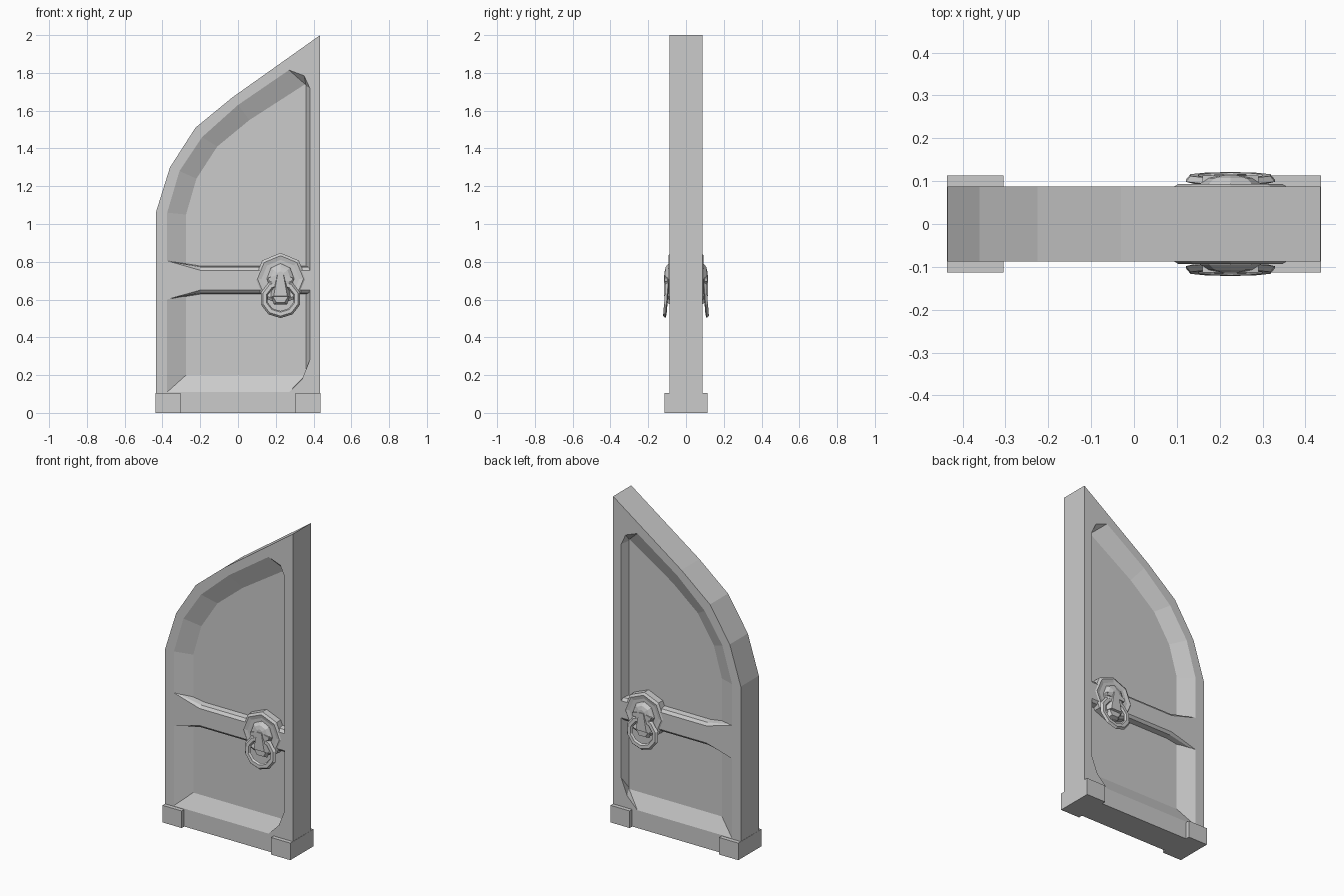
import bpy, bmesh, math
from mathutils import Vector

if "Cube" in bpy.data.objects:
    bpy.data.objects.remove(bpy.data.objects["Cube"])

FACE = -0.088   # front face of the door leaf
PANEL = -0.043  # sunken panel


def finish(name, bm, axis=1, merge=False):
    """Turn a bmesh into a flat shaded object mirrored on one axis."""
    bmesh.ops.remove_doubles(bm, verts=bm.verts, dist=1e-5)
    bmesh.ops.recalc_face_normals(bm, faces=bm.faces)
    me = bpy.data.meshes.new(name)
    bm.to_mesh(me)
    bm.free()
    ob = bpy.data.objects.new(name, me)
    bpy.context.collection.objects.link(ob)
    m = ob.modifiers.new("mirror", 'MIRROR')
    m.use_axis = [i == axis for i in range(3)]
    m.use_mirror_merge = merge
    return ob


def ring(bm, pts, y):
    return [bm.verts.new((x, y, z)) for x, z in pts]


def bridge(bm, a, b):
    n = len(a)
    for i in range(n):
        bm.faces.new((a[i], a[(i + 1) % n], b[(i + 1) % n], b[i]))


def loft(name, sections):
    """Closed solid through (outline, y) sections."""
    bm = bmesh.new()
    rs = [ring(bm, p, y) for p, y in sections]
    for a, b in zip(rs, rs[1:]):
        bridge(bm, a, b)
    bm.faces.new(rs[0])
    bm.faces.new(rs[-1])
    return finish(name, bm)


def oct_ring(cx, cz, rx, rz, n=8):
    return [(cx + rx * math.sin(i * math.tau / n), cz + rz * math.cos(i * math.tau / n))
            for i in range(n)]


# Door leaf: half arch outline with a sloped recess on both sides
outline = [(-.435, 0), (.435, 0), (.435, 2), (-.03, 1.67), (-.225, 1.51), (-.36, 1.3), (-.435, 1.06)]
outer = [(-.375, .11), (.27, .11), (.34, .18), (.38, .28), (.38, 1.72), (.35, 1.785), (.27, 1.815),
         (0, 1.63), (-.19, 1.46), (-.31, 1.28), (-.375, 1.06)]
inner = [(-.275, .2), (.358, .2), (.359, .202), (.36, .21), (.36, 1.73), (.359, 1.738), (.355, 1.74),
         (.06, 1.55), (-.11, 1.41), (-.22, 1.24), (-.275, 1.05)]
bm = bmesh.new()
mid, front = ring(bm, outline, 0), ring(bm, outline, FACE)
rim, floor = ring(bm, outer, FACE), ring(bm, inner, PANEL)
bridge(bm, mid, front)
bridge(bm, rim, floor)
bm.faces.new(floor)
edges = [bm.edges.get((r[i], r[i - 1])) for r in (front, rim) for i in range(len(r))]
bmesh.ops.triangle_fill(bm, edges=edges, use_beauty=True)
finish("door_leaf", bm, merge=True)

# Middle rail, flared where it meets the hinge side
def rail(z0, z1):
    return [(-.375, .6), (-.2, z0), (.38, z0), (.38, z1), (-.2, z1), (-.375, .805)]
loft("middle_rail", [(rail(.628, .778), PANEL + .003), (rail(.635, .772), -.075), (rail(.65, .755), FACE)])

# Corner blocks at the foot
bm = bmesh.new()
bmesh.ops.create_cube(bm, size=1)
for v in bm.verts:
    v.co = Vector((.3705 + v.co.x * .131, v.co.y * .226, .0525 + v.co.z * .105))
finish("foot_block", bm, axis=0)

# Knocker plate with bevelled raised border
cx, cz = .225, .71
loft("knocker_plate", [(oct_ring(cx, cz, r, r), y) for r, y in
                       ((.137, -.04), (.137, -.084), (.122, -.093), (.1, -.088))])

# Animal head: skull, brows, nose, muzzle, ears
loft("head", [(oct_ring(cx, z, rx, rz), y) for z, rx, rz, y in
              ((.71, .075, .085, -.08), (.71, .07, .078, -.095),
               (.715, .052, .058, -.107), (.72, .025, .03, -.113))])
def sym(x_top, x_bot, z0, z1):
    return [(cx - x_bot, z0), (cx + x_bot, z0), (cx + x_top, z1), (cx - x_top, z1)]
loft("nose", [(sym(.028, .055, .61, .735), -.088), (sym(.016, .036, .62, .73), -.117)])
loft("chin", [(sym(.055, .035, .575, .625), -.085), (sym(.04, .022, .585, .615), -.106)])
for side, s in (("left", -1), ("right", 1)):
    brow = [(cx + s * x, z) for x, z in ((.015, .7), (.06, .695), (.065, .715), (.018, .73))]
    loft(side + "_brow", [(brow, -.09), (brow, -.113)])

# Hanging ring, tilted outwards at the bottom
bm = bmesh.new()
n = 10
secs = []
for i in range(n):
    a = i * math.tau / n
    sec = []
    for dr, dy in ((.019, .004), (.008, -.009), (-.012, -.009), (-.019, .004), (0, .009)):
        x = cx + (.09 + dr) * math.sin(a)
        z = .605 - (.084 + dr) * math.cos(a)
        sec.append(bm.verts.new((x, -.105 + dy + (z - .605) * .08, z)))
    secs.append(sec)
for i in range(n):
    bridge(bm, secs[i - 1], secs[i])
finish("knocker_ring", bm)
